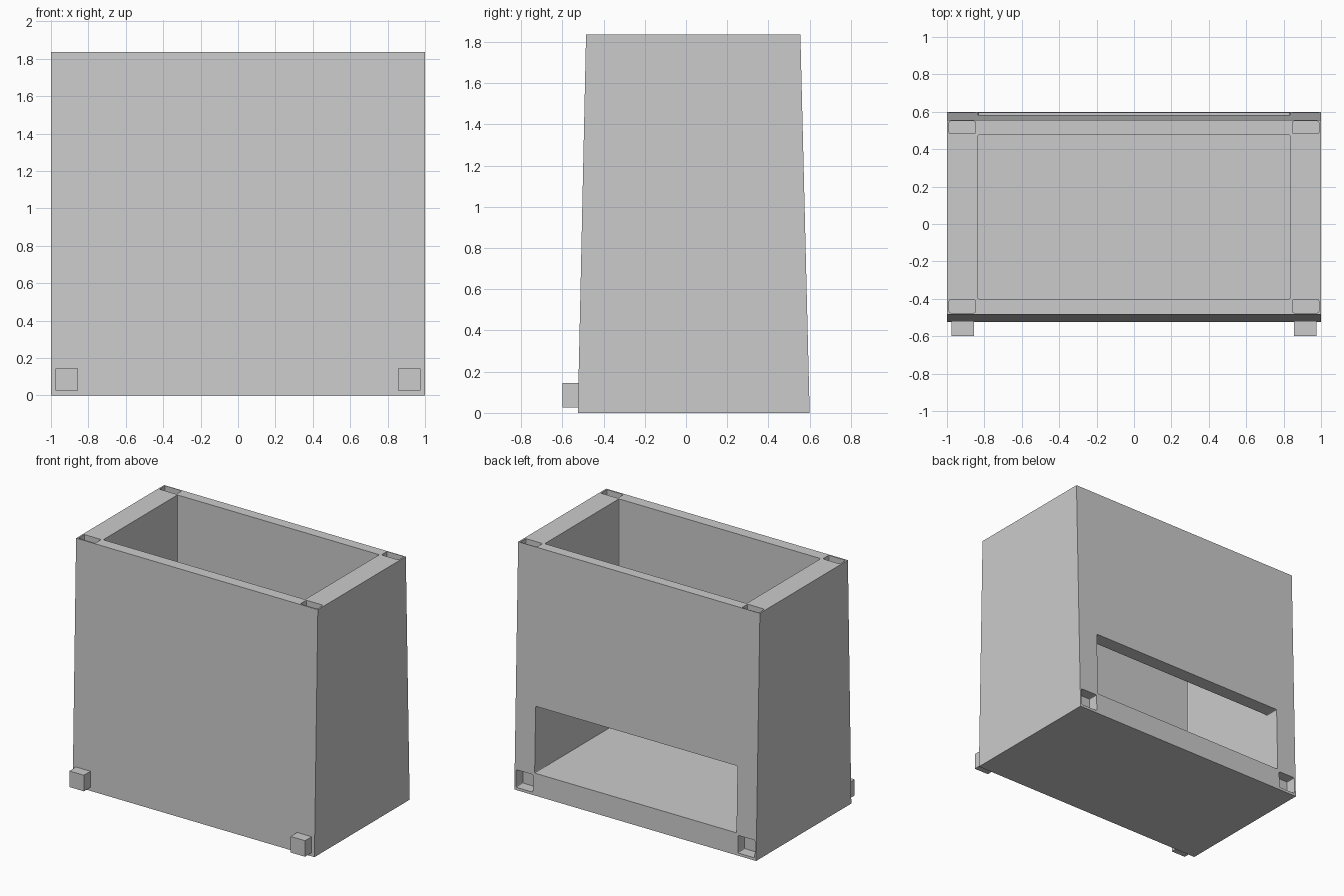
import bpy
import bmesh

cube = bpy.data.objects.get("Cube")
if cube:
    bpy.data.objects.remove(cube, do_unlink=True)

grey = bpy.data.materials.new("plain grey")
grey.use_nodes = True
GREY = (0.6, 0.6, 0.6, 1)
grey.diffuse_color = GREY
grey.node_tree.nodes["Principled BSDF"].inputs["Base Color"].default_value = GREY


def box(name, x, y, z, top_y=None, round_axis=None, radius=0.008):
    """Box from ranges; the top can have its own y range, edges along one axis can be rounded."""
    bm = bmesh.new()
    bmesh.ops.create_cube(bm, size=1)
    for v in bm.verts:
        up, yr = v.co.z > 0, y
        if up and top_y:
            yr = top_y
        v.co = (x[v.co.x > 0], yr[v.co.y > 0], z[up])
    if round_axis is not None:
        edges = [e for e in bm.edges
                 if abs((e.verts[0].co - e.verts[1].co).normalized()[round_axis]) > 0.9]
        bmesh.ops.bevel(bm, geom=edges, offset=radius, segments=2, profile=0.5, affect='EDGES')
    bmesh.ops.recalc_face_normals(bm, faces=bm.faces)
    mesh = bpy.data.meshes.new(name)
    bm.to_mesh(mesh)
    bm.free()
    mesh.materials.append(grey)
    obj = bpy.data.objects.new(name, mesh)
    bpy.context.collection.objects.link(obj)
    return obj


def cut(target, cutter):
    """Subtract a hidden cutter from the target."""
    cutter.hide_render = True
    cutter.hide_viewport = True
    cutter.display_type = 'WIRE'
    mod = target.modifiers.new(cutter.name, 'BOOLEAN')
    mod.operation = 'DIFFERENCE'
    mod.solver = 'EXACT'
    mod.object = cutter


def sided(side, near, far):
    return tuple(sorted((side * near, side * far)))


# Tapered bin body
HEIGHT = 1.835
body = box("bin_body", (-1, 1), (-0.525, 0.6), (0, HEIGHT), top_y=(-0.485, 0.555))

# Storage cavity open at the top, and the access opening at the back
cavity = box("cavity_cutter", (-0.835, 0.835), (-0.4, 0.477), (0.165, 2), round_axis=2)
opening = box("opening_cutter", (-0.835, 0.835), (0.3, 0.8), (0.165, 0.66), round_axis=1)
cut(body, cavity)
cut(body, opening)

for side, label in ((1, "left"), (-1, "right")):
    # Stacking sockets in the top rim
    for place, y in (("front", (-0.475, -0.405)), ("back", (0.483, 0.55))):
        cut(body, box(f"{label}_{place}_rim_socket_cutter", sided(side, 0.848, 0.988), y,
                      (HEIGHT - 0.08, 2), round_axis=2))
    # Connector sockets in the back
    cut(body, box(f"{label}_back_socket_cutter", sided(side, 0.848, 0.988), (0.517, 0.8),
                  (0.02, 0.15), round_axis=1))
    # Connector pegs on the front
    box(f"{label}_front_peg", sided(side, 0.855, 0.975), (-0.6, -0.51), (0.025, 0.145))
